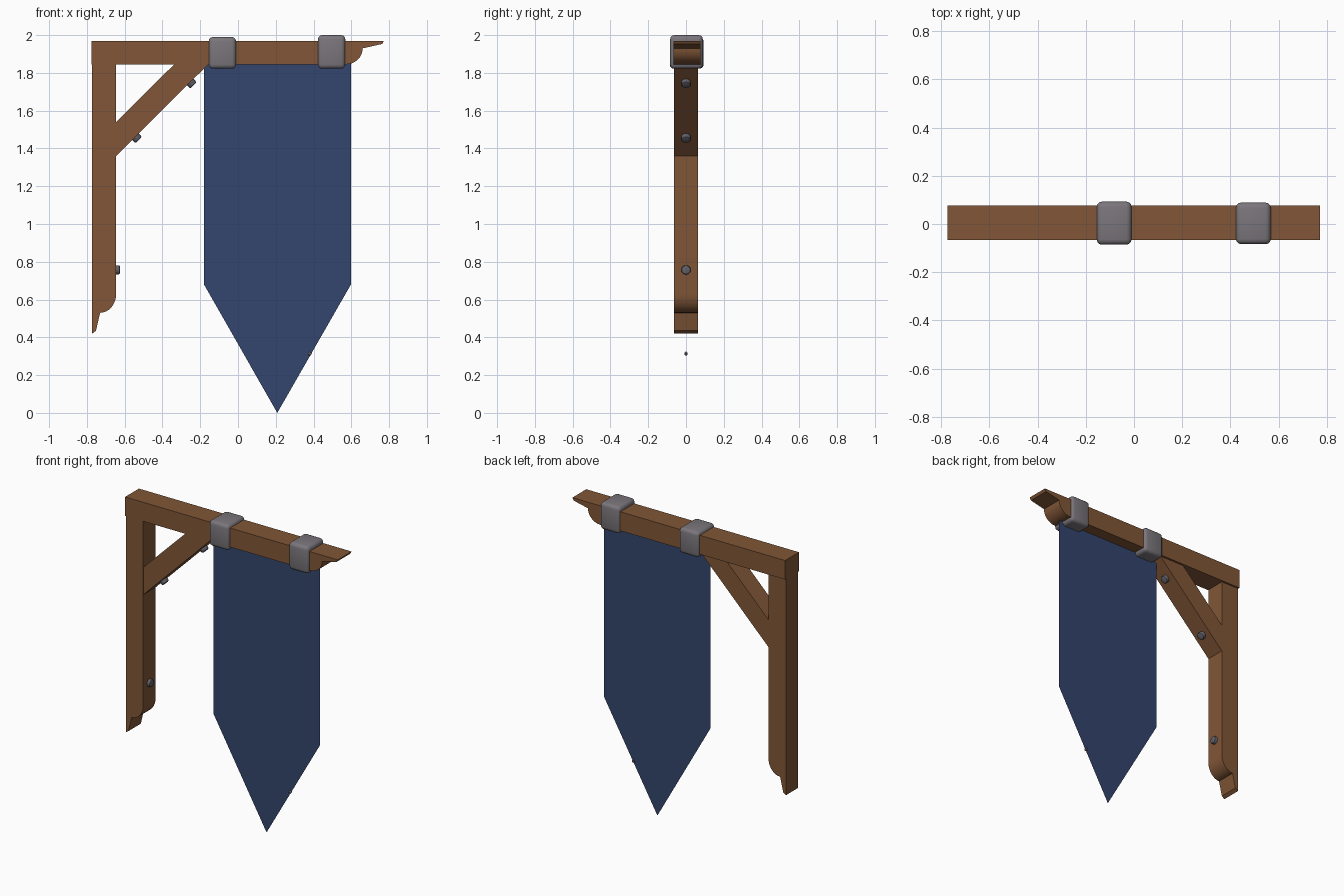
import bpy, bmesh, math
from mathutils import Vector

if "Cube" in bpy.data.objects:
    bpy.data.objects.remove(bpy.data.objects["Cube"])


def material(name, rgb):
    m = bpy.data.materials.new(name)
    m.diffuse_color = (*rgb, 1)
    m.use_nodes = True
    m.node_tree.nodes["Principled BSDF"].inputs["Base Color"].default_value = m.diffuse_color
    return m


WOOD = material("brown wood", (0.22, 0.094, 0.038))
CLOTH = material("navy cloth", (0.034, 0.060, 0.153))
IRON = material("grey iron", (0.195, 0.18, 0.2))
BOLT = material("dark bolt steel", (0.12, 0.12, 0.14))


def finish(bm, name, mat, smooth=None):
    bmesh.ops.recalc_face_normals(bm, faces=bm.faces)
    mesh = bpy.data.meshes.new(name)
    bm.to_mesh(mesh)
    bm.free()
    mesh.materials.append(mat)
    ob = bpy.data.objects.new(name, mesh)
    bpy.context.collection.objects.link(ob)
    if smooth is not None:
        bpy.ops.object.select_all(action='DESELECT')
        ob.select_set(True)
        bpy.context.view_layer.objects.active = ob
        bpy.ops.object.shade_smooth_by_angle(angle=math.radians(smooth))
    return ob


def extrude_profile(name, pts, y0, y1, mat, smooth=None):
    """Extrude an (x, z) outline from y0 to y1; equal values give a flat sheet."""
    bm = bmesh.new()
    face = bm.faces.new([bm.verts.new((x, y0, z)) for x, z in pts])
    if y1 != y0:
        new = bmesh.ops.extrude_face_region(bm, geom=[face])["geom"]
        bmesh.ops.translate(bm, vec=(0, y1 - y0, 0),
                            verts=[g for g in new if isinstance(g, bmesh.types.BMVert)])
    return finish(bm, name, mat, smooth)


def arc(cx, cz, rx, rz, a0, a1, n=8):
    angles = [math.radians(a0 + (a1 - a0) * i / n) for i in range(n + 1)]
    return [(cx + rx * math.cos(a), cz + rz * math.sin(a)) for a in angles]


def rounded_box(name, lo, hi, bevel, mat):
    bm = bmesh.new()
    bmesh.ops.create_cube(bm, size=1)
    for v in bm.verts:
        v.co = [(l + h) / 2 + c * (h - l) for l, h, c in zip(lo, hi, v.co)]
    bmesh.ops.bevel(bm, geom=bm.edges[:], offset=bevel, segments=3,
                    profile=0.5, affect='EDGES')
    return finish(bm, name, mat, 50)


def bolt(name, pos, direction, radius, height):
    """Round bolt head with a softened rim, partly sunk in the surface."""
    bm = bmesh.new()
    bmesh.ops.create_cone(bm, cap_ends=True, segments=14, radius1=radius,
                          radius2=radius, depth=height * 2)
    rim = [e for e in bm.edges if all(v.co.z > 0 for v in e.verts)]
    bmesh.ops.bevel(bm, geom=rim, offset=radius * 0.3, segments=2,
                    profile=0.5, affect='EDGES')
    turn = Vector((0, 0, 1)).rotation_difference(Vector(direction).normalized())
    for v in bm.verts:
        v.co = turn @ v.co + Vector(pos)
    return finish(bm, name, BOLT, 40)


# Horizontal beam with a carved tip
extrude_profile("beam", [(-0.775, 1.97), (-0.775, 1.845)]
                + arc(0.57, 1.93, 0.09, 0.085, -90, 0)
                + [(0.763, 1.953), (0.773, 1.97)], -0.067, 0.077, WOOD, 30)

# Wall post with a carved foot
extrude_profile("post", [(-0.772, 1.845), (-0.645, 1.845)]
                + arc(-0.73, 0.63, 0.085, 0.10, 0, -90)
                + [(-0.752, 0.435), (-0.772, 0.42)], -0.064, 0.064, WOOD, 30)

# Diagonal brace
extrude_profile("brace", [(-0.648, 1.357), (-0.155, 1.848), (-0.335, 1.848),
                          (-0.648, 1.537)], -0.0635, 0.0635, WOOD)

# Hanging banner, a thin sheet with a pointed end
extrude_profile("banner", [(-0.18, 1.85), (-0.18, 0.68), (0.208, 0.0),
                           (0.598, 0.68), (0.598, 1.85)], 0, 0, CLOTH)

# Iron straps around the beam
rounded_box("left_strap", (-0.155, -0.086, 1.822), (-0.01, 0.093, 1.99), 0.022, IRON)
rounded_box("right_strap", (0.423, -0.084, 1.822), (0.568, 0.089, 2.0), 0.022, IRON)

# Bolts on the post, the brace and the banner edge
bolt("post_bolt", (-0.645, 0, 0.757), (1, 0, 0), 0.025, 0.02)
for i, x in enumerate((-0.543, -0.253)):
    bolt(f"brace_bolt_{i + 1}", (x, 0, x + 2.004), (1, 0, -1), 0.025, 0.024)
bolt("banner_edge_stud", (0.381, 0, 0.313), (1, 0, -0.57), 0.008, 0.008)
